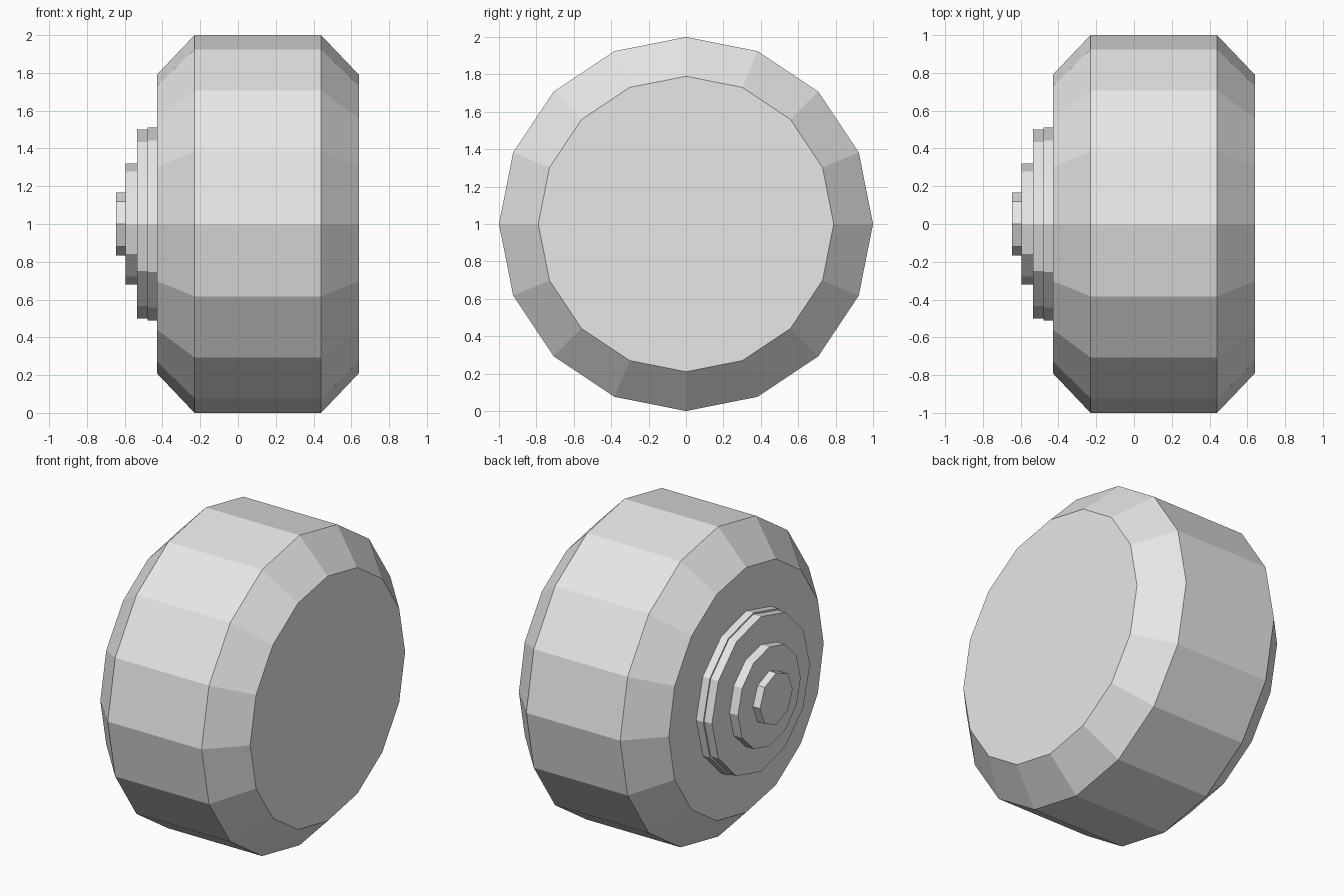
import bpy
import bmesh
from math import cos, sin, tau

default_cube = bpy.data.objects.get("Cube")
if default_cube:
    bpy.data.objects.remove(default_cube, do_unlink=True)

grey = bpy.data.materials.new("light grey")
grey.use_nodes = True
colour = (0.8, 0.8, 0.8, 1)
grey.diffuse_color = colour
grey.node_tree.nodes["Principled BSDF"].inputs["Base Color"].default_value = colour


def lathe(name, sides, profile):
    """Capped, faceted solid around the x axis from (x, radius) points."""
    bm = bmesh.new()
    rings = []
    for x, radius in profile:
        angles = [tau * i / sides for i in range(sides)]
        rings.append([bm.verts.new((x, radius * sin(a), 1 + radius * cos(a)))
                      for a in angles])
    for lower, upper in zip(rings, rings[1:]):
        for i in range(sides):
            j = (i + 1) % sides
            bm.faces.new((lower[i], lower[j], upper[j], upper[i]))
    bm.faces.new(rings[0])
    bm.faces.new(rings[-1])
    bmesh.ops.recalc_face_normals(bm, faces=bm.faces)
    mesh = bpy.data.meshes.new(name)
    bm.to_mesh(mesh)
    bm.free()
    mesh.materials.append(grey)
    obj = bpy.data.objects.new(name, mesh)
    bpy.context.collection.objects.link(obj)


# Chamfered wheel body
lathe("wheel_body", 16, [(-0.43, 0.79), (-0.23, 1), (0.44, 1), (0.64, 0.79)])

# Stepped hub on the right side: name, sides, radius, inner x, outer x
for name, sides, radius, inner, outer in (
        ("hub_base", 12, 0.51, -0.43, -0.48),
        ("hub_plate", 12, 0.5, -0.48, -0.535),
        ("hub_step", 12, 0.32, -0.535, -0.595),
        ("hub_cap", 8, 0.167, -0.595, -0.645)):
    lathe(name, sides, [(inner, radius), (outer, radius)])
